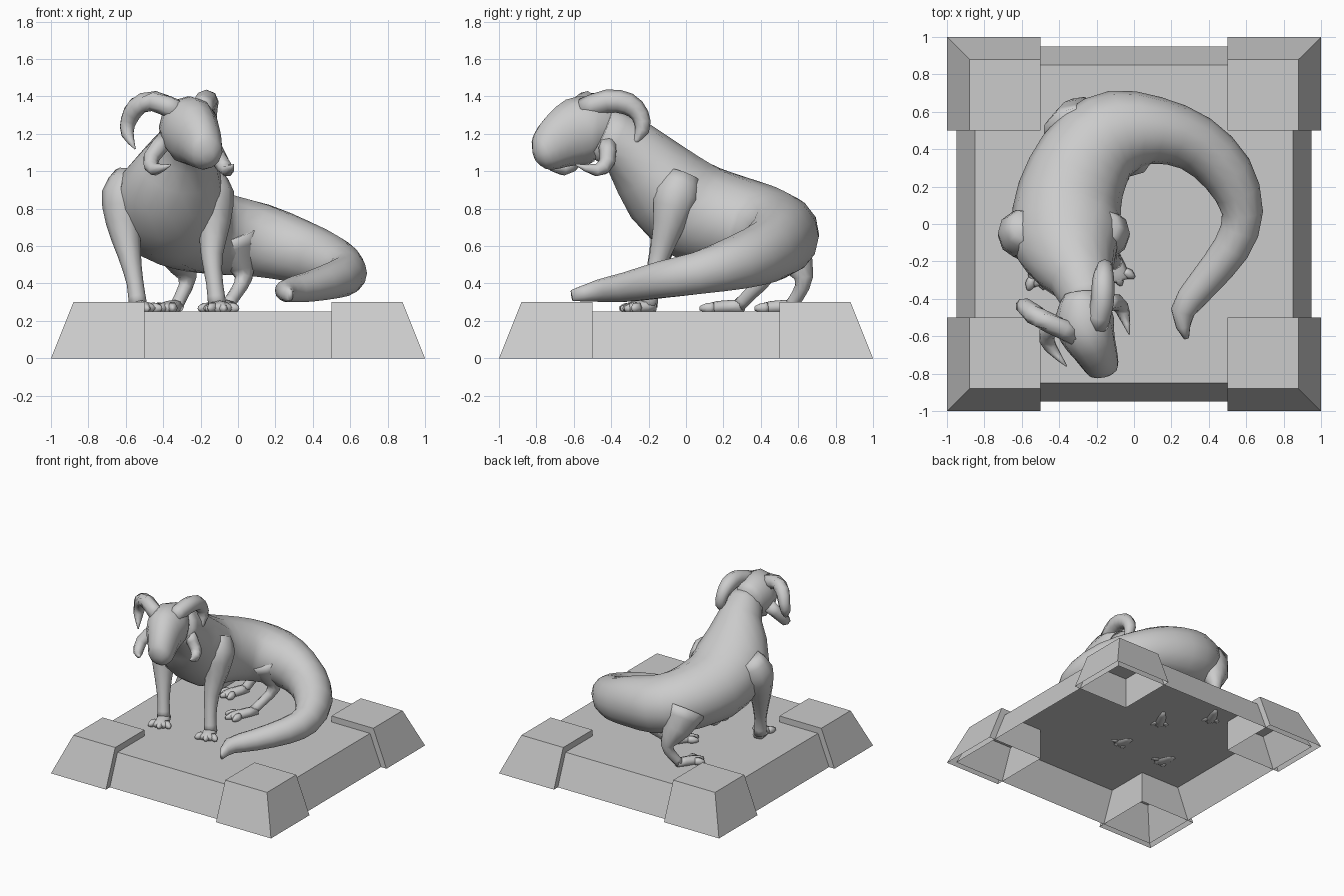
import bpy, bmesh, math
from mathutils import Vector

if "Cube" in bpy.data.objects:
    bpy.data.objects.remove(bpy.data.objects["Cube"])


def finish(name, bm, smooth=True):
    bmesh.ops.recalc_face_normals(bm, faces=bm.faces)
    me = bpy.data.meshes.new(name)
    bm.to_mesh(me)
    bm.free()
    ob = bpy.data.objects.new(name, me)
    bpy.context.collection.objects.link(ob)
    for p in me.polygons:
        p.use_smooth = smooth
    return ob


def spline(a, b, c, d, t):
    return 0.5 * (2*b + (c-a)*t + (2*a-5*b+4*c-d)*t*t + (3*b-a-3*c+d)*t**3)


def loft(name, pts, sides=12, steps=2, up=(0, 0, 1)):
    """Tube through (x, y, z, half width, half height) sections."""
    n, rows = len(pts), []
    for i in range(n - 1):
        quad = [pts[max(i-1, 0)], pts[i], pts[i+1], pts[min(i+2, n-1)]]
        for s in range(steps):
            rows.append([spline(*v, s / steps) for v in zip(*quad)])
    rows.append(list(pts[-1]))
    bm, rings = bmesh.new(), []
    for i, r in enumerate(rows):
        t = (Vector(rows[min(i+1, len(rows)-1)][:3]) - Vector(rows[max(i-1, 0)][:3])).normalized()
        side = t.cross(Vector(up)).normalized()
        top = side.cross(t)
        ring = []
        for k in range(sides):
            a = 2 * math.pi * k / sides
            ring.append(bm.verts.new(Vector(r[:3]) + side * math.cos(a) * max(r[3], .003)
                                     + top * math.sin(a) * max(r[4], .003)))
        rings.append(ring)
    for p, q in zip(rings, rings[1:]):
        for k in range(sides):
            j = (k + 1) % sides
            bm.faces.new((p[k], p[j], q[j], q[k]))
    bm.faces.new(rings[0])
    bm.faces.new(rings[-1])
    return finish(name, bm)


def round_loft(name, pts, **kw):
    return loft(name, [(*p, p[3]) for p in pts], **kw)


def frustum(name, lo, hi, z):
    """Open-bottomed block; lo and hi are (x0, y0, x1, y1) rectangles."""
    bm = bmesh.new()
    rings = []
    for (x0, y0, x1, y1), h in ((lo, 0), (hi, z)):
        rings.append([bm.verts.new((x, y, h)) for x, y in ((x0, y0), (x1, y0), (x1, y1), (x0, y1))])
    a, b = rings
    for k in range(4):
        j = (k + 1) % 4
        bm.faces.new((a[k], a[j], b[j], b[k]))
    bm.faces.new(b)
    return finish(name, bm, False)


# Plinth with four taller corner blocks
frustum("plinth_slab", (-.95, -.95, .95, .95), (-.85, -.85, .85, .85), .25)
for sx in (-1, 1):
    for sy in (-1, 1):
        frustum("plinth_corner", (.5*sx, .5*sy, sx, sy), (.5*sx, .5*sy, .88*sx, .88*sy), .30)

# Neck, torso and curled tail as one tapering tube
loft("body_and_tail", [
    (-.24, -.46, 1.21, .13, .14), (-.28, -.30, 1.12, .17, .17),
    (-.35, -.12, .92, .28, .24), (-.36, .06, .78, .29, .27),
    (-.31, .25, .73, .27, .25), (-.21, .41, .69, .25, .235),
    (-.07, .49, .66, .23, .22), (.12, .50, .63, .18, .20),
    (.33, .43, .57, .155, .17), (.50, .27, .51, .14, .145),
    (.58, .06, .455, .11, .115), (.52, -.13, .42, .10, .10),
    (.37, -.32, .38, .085, .08), (.26, -.47, .36, .065, .06),
    (.28, -.61, .335, .015, .03)], sides=14)

# Head turned toward the model's +x side
loft("head", [
    (-.28, -.38, 1.22, .10, .13), (-.27, -.49, 1.235, .155, .165),
    (-.25, -.58, 1.21, .15, .185), (-.21, -.67, 1.165, .12, .155),
    (-.18, -.74, 1.115, .10, .12), (-.165, -.785, 1.09, .08, .085),
    (-.16, -.81, 1.08, .03, .03)])

# Curled horns
round_loft("right_horn", [
    (-.20, -.55, 1.33, .06), (-.17, -.42, 1.375, .062), (-.165, -.31, 1.36, .06),
    (-.16, -.245, 1.30, .048), (-.15, -.235, 1.22, .038), (-.14, -.29, 1.13, .004)],
    sides=8, up=(1, 0, 0))
round_loft("left_horn", [
    (-.32, -.59, 1.32, .06), (-.45, -.53, 1.375, .055), (-.54, -.48, 1.345, .055),
    (-.585, -.44, 1.27, .045), (-.59, -.45, 1.20, .035), (-.55, -.51, 1.12, .004)],
    sides=8, up=(.45, -.9, 0))

# Small curled tufts beside the jaw
round_loft("right_cheek_tuft", [
    (-.15, -.42, 1.15, .05), (-.09, -.42, 1.05, .045), (-.055, -.48, 1.005, .035),
    (-.025, -.59, 1.035, .004)], sides=7, up=(1, 0, 0))
round_loft("left_cheek_tuft", [
    (-.39, -.52, 1.17, .05), (-.465, -.585, 1.07, .045), (-.445, -.66, 1.01, .035),
    (-.36, -.76, 1.035, .004)], sides=7, up=(1, 1, 0))


def paw(name, heel, toe, w):
    """Flat foot from heel to toe with three splayed toes."""
    h, t = Vector(heel), Vector(toe)
    d = t - h
    s = Vector((d.y, -d.x, 0)).normalized()
    m = h + d * .6
    loft(name, [(*h, w*.6, .035), (*m, w*.8, .035), (*(h + d*.85), w*.7, .022)], sides=8)
    for k in (-1, 0, 1):
        a = m + s * k * w * .55
        b = t + s * k * w * 1.1 - d * .12 * abs(k)
        c = (a + b) / 2
        loft(name + "_toe", [(*a, .022, .03), (*c, .028, .03), (*b, .008, .012)], sides=6)


# Front legs
round_loft("left_front_leg", [
    (-.57, -.01, .98, .09), (-.60, -.05, .87, .13), (-.61, -.09, .72, .095),
    (-.58, -.14, .55, .062), (-.55, -.18, .40, .045), (-.535, -.20, .28, .05)],
    sides=10, up=(0, 1, 0))
round_loft("right_front_leg", [
    (-.17, -.01, .98, .09), (-.15, -.05, .87, .13), (-.13, -.09, .72, .09),
    (-.14, -.14, .55, .058), (-.125, -.18, .40, .045), (-.11, -.20, .28, .05)],
    sides=10, up=(0, 1, 0))
paw("left_front_paw", (-.54, -.17, .28), (-.48, -.35, .265), .075)
paw("right_front_paw", (-.12, -.17, .28), (-.07, -.33, .265), .075)

# Hind legs
round_loft("left_hind_leg", [
    (-.32, .48, .68, .17), (-.31, .57, .55, .11), (-.27, .63, .43, .05),
    (-.30, .60, .34, .036), (-.33, .56, .28, .036)], sides=10, up=(1, 0, 0))
round_loft("right_hind_leg", [
    (-.03, .40, .66, .15), (.01, .42, .53, .095), (.03, .42, .43, .048),
    (-.01, .35, .35, .036), (-.06, .28, .28, .036)], sides=10, up=(1, 0, 0))
paw("left_hind_paw", (-.32, .58, .28), (-.42, .37, .265), .06)
paw("right_hind_paw", (-.04, .30, .28), (-.17, .08, .265), .06)
